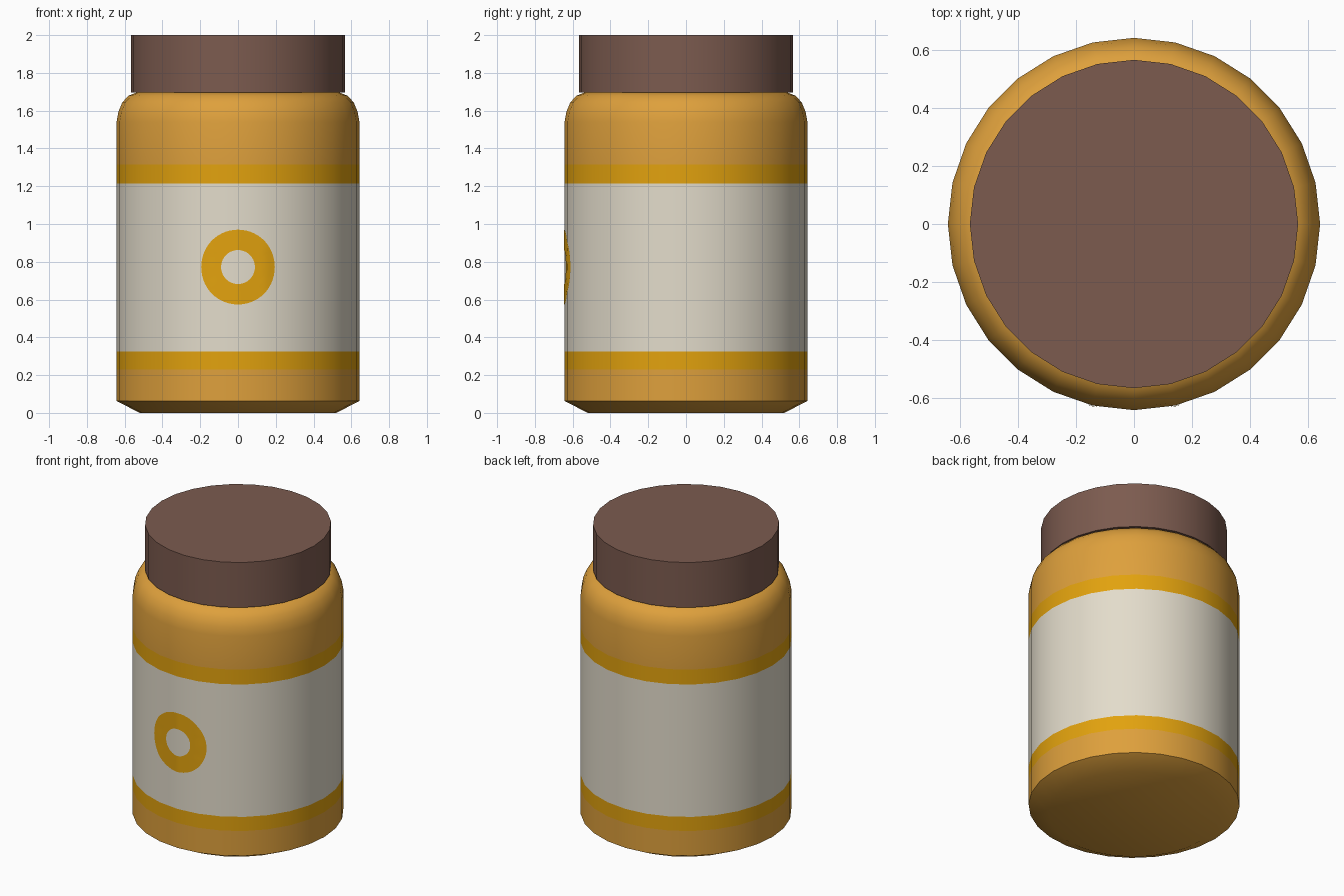
import bpy, bmesh, math

if "Cube" in bpy.data.objects:
    bpy.data.objects.remove(bpy.data.objects["Cube"])

SIDES = 28
R = 0.643


def material(name, rgb):
    """Flat colour from sRGB 0-255 values."""
    m = bpy.data.materials.new(name)
    lin = [((c / 255 + 0.055) / 1.055) ** 2.4 if c > 10 else c / 255 / 12.92 for c in rgb]
    m.diffuse_color = (*lin, 1)
    m.use_nodes = True
    m.node_tree.nodes["Principled BSDF"].inputs["Base Color"].default_value = m.diffuse_color
    return m


amber = material("amber_body", (222, 160, 60))
cream = material("cream_label", (227, 220, 203))
gold = material("gold_trim", (226, 162, 14))
brown = material("brown_lid", (124, 91, 79))


def finish(bm, name, mats):
    bmesh.ops.recalc_face_normals(bm, faces=bm.faces)
    me = bpy.data.meshes.new(name)
    bm.to_mesh(me)
    bm.free()
    for m in mats:
        me.materials.append(m)
    ob = bpy.data.objects.new(name, me)
    bpy.context.collection.objects.link(ob)
    bpy.ops.object.select_all(action='DESELECT')
    ob.select_set(True)
    bpy.context.view_layer.objects.active = ob
    bpy.ops.object.shade_smooth_by_angle(angle=math.radians(32))
    return ob


def lathe(name, profile, mats, rule=lambda z: 0):
    """Closed turned shape; rule picks the material from the face height."""
    bm = bmesh.new()
    rings = []
    for r, z in profile:
        rings.append([bm.verts.new((r * math.cos(2 * math.pi * i / SIDES),
                                    r * math.sin(2 * math.pi * i / SIDES), z))
                      for i in range(SIDES)])
    for a, b in zip(rings, rings[1:]):
        for i in range(SIDES):
            j = (i + 1) % SIDES
            bm.faces.new((a[i], a[j], b[j], b[i]))
    bm.faces.new(rings[0][::-1])
    bm.faces.new(rings[-1])
    for f in bm.faces:
        f.material_index = rule(f.calc_center_median().z)
    return finish(bm, name, mats)


def band(z):
    if 0.325 < z < 1.215:
        return 1
    return 2 if 0.23 < z < 1.315 else 0


# Jar body with label and trim bands
lathe("jar_body",
      [(0.52, 0), (R, 0.063), (R, 0.23), (R, 0.325), (R, 1.215), (R, 1.315),
       (R, 1.54), (0.633, 1.595), (0.612, 1.645), (0.578, 1.68), (0.54, 1.695), (0.49, 1.70)],
      [amber, cream, gold], band)

# Lid
lathe("lid", [(0.567, 1.697), (0.567, 2.0)], [brown])

# Ring emblem, a thin plate wrapped on the faceted front of the label
bm = bmesh.new()
N, step = 56, 2 * math.pi / SIDES
rows = []
for k in range(5):
    rad = 0.09 + (0.198 - 0.09) * k / 4
    row = []
    for i in range(N):
        t = 2 * math.pi * i / N
        ang = rad * math.cos(t) / R
        dev = (abs(ang) % step) - step / 2
        rr = R * math.cos(step / 2) / math.cos(dev) + 0.003
        row.append(bm.verts.new((rr * math.sin(ang), -rr * math.cos(ang),
                                 0.772 + rad * math.sin(t))))
    rows.append(row)
for a, b in zip(rows, rows[1:]):
    for i in range(N):
        j = (i + 1) % N
        bm.faces.new((a[i], b[i], b[j], a[j]))
ring = finish(bm, "ring_emblem", [gold])
# make sure the plate faces the front
if sum(p.normal.y for p in ring.data.polygons) > 0:
    ring.data.flip_normals()
